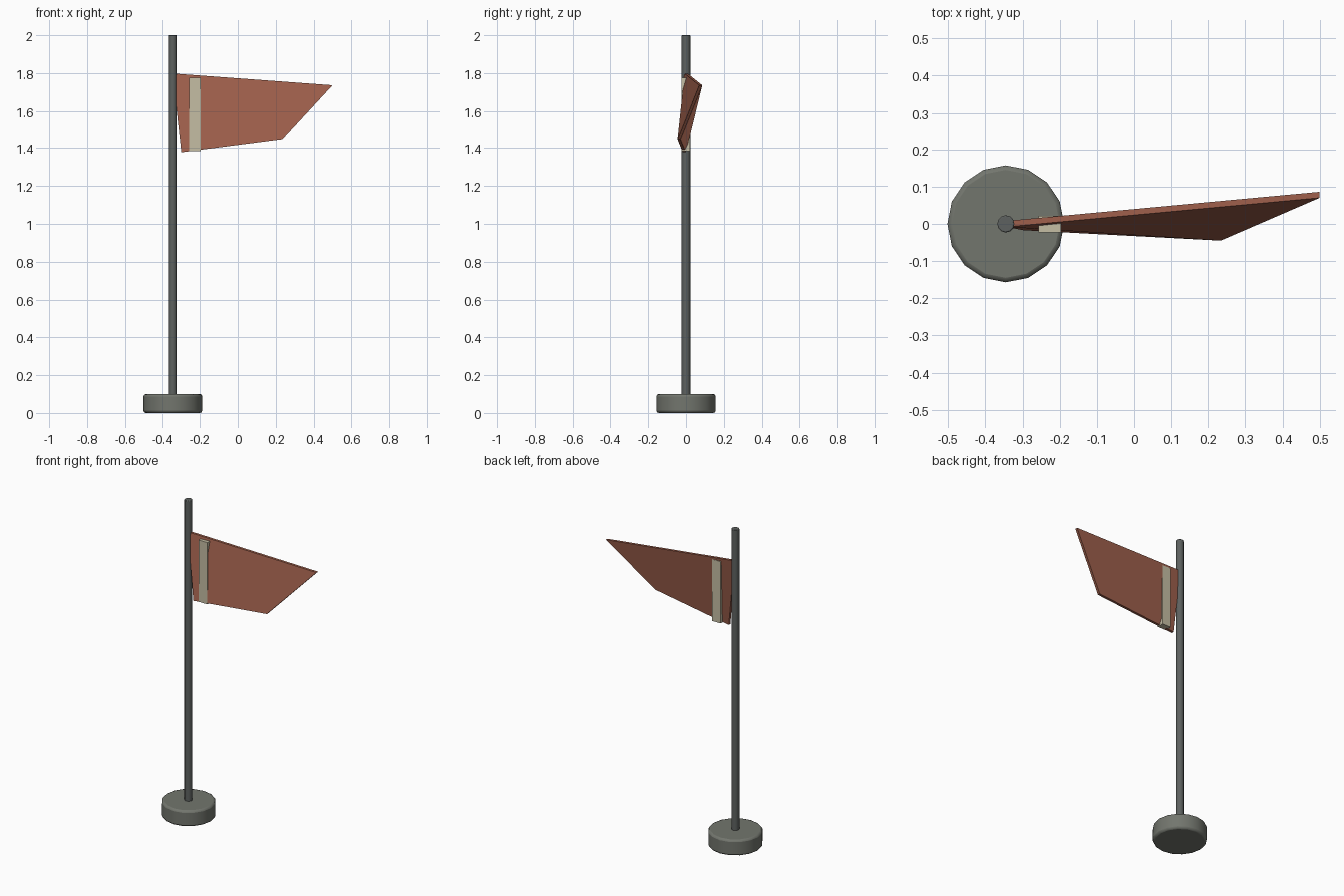
import bpy, bmesh
from math import radians

if "Cube" in bpy.data.objects:
    bpy.data.objects.remove(bpy.data.objects["Cube"])

POLE_X = -0.345


def paint(obj, name, rgb):
    mat = bpy.data.materials.get(name) or bpy.data.materials.new(name)
    mat.diffuse_color = (*rgb, 1)
    mat.use_nodes = True
    mat.node_tree.nodes["Principled BSDF"].inputs["Base Color"].default_value = mat.diffuse_color
    obj.data.materials.append(mat)


def cylinder(name, radius, z0, z1, sides, bevel=0.0):
    bpy.ops.mesh.primitive_cylinder_add(vertices=sides, radius=radius, depth=z1 - z0,
                                        location=(POLE_X, 0, (z0 + z1) / 2))
    obj = bpy.context.object
    obj.name = name
    if bevel:
        mod = obj.modifiers.new("bevel", 'BEVEL')
        mod.width = bevel
        mod.segments = 2
        mod.limit_method = 'ANGLE'
        mod.angle_limit = radians(40)
    bpy.ops.object.shade_smooth_by_angle(angle=radians(40))
    return obj


# round weighted base and pole
base = cylinder("base", 0.157, 0.0, 0.10, 16, 0.012)
paint(base, "base_grey", (0.17, 0.18, 0.155))
pole = cylinder("pole", 0.023, 0.05, 2.0, 12, 0.003)
paint(pole, "pole_grey", (0.11, 0.12, 0.115))

# twisted four-cornered flag, thickened along y
corners = [(-0.343, 0.0, 1.798), (-0.298, -0.009, 1.378),
           (0.234, -0.037, 1.447), (0.5, 0.078, 1.736)]
bm = bmesh.new()
front = [bm.verts.new((x, y - 0.008, z)) for x, y, z in corners]
back = [bm.verts.new((x, y + 0.008, z)) for x, y, z in corners]
bm.faces.new(front)
bm.faces.new(back[::-1])
for i in range(4):
    j = (i + 1) % 4
    bm.faces.new((front[j], front[i], back[i], back[j]))
bmesh.ops.recalc_face_normals(bm, faces=bm.faces)
mesh = bpy.data.meshes.new("flag")
bm.to_mesh(mesh)
bm.free()
flag = bpy.data.objects.new("flag", mesh)
bpy.context.collection.objects.link(flag)
paint(flag, "flag_red", (0.36, 0.12, 0.075))

# pale vertical stripe passing through the flag
bpy.ops.mesh.primitive_cube_add(size=1, location=(-0.227, -0.001, 1.58))
stripe = bpy.context.object
stripe.name = "flag_stripe"
stripe.scale = (0.06, 0.045, 0.39)
bpy.ops.object.transform_apply(location=False, rotation=False, scale=True)
paint(stripe, "stripe_cream", (0.56, 0.51, 0.37))
